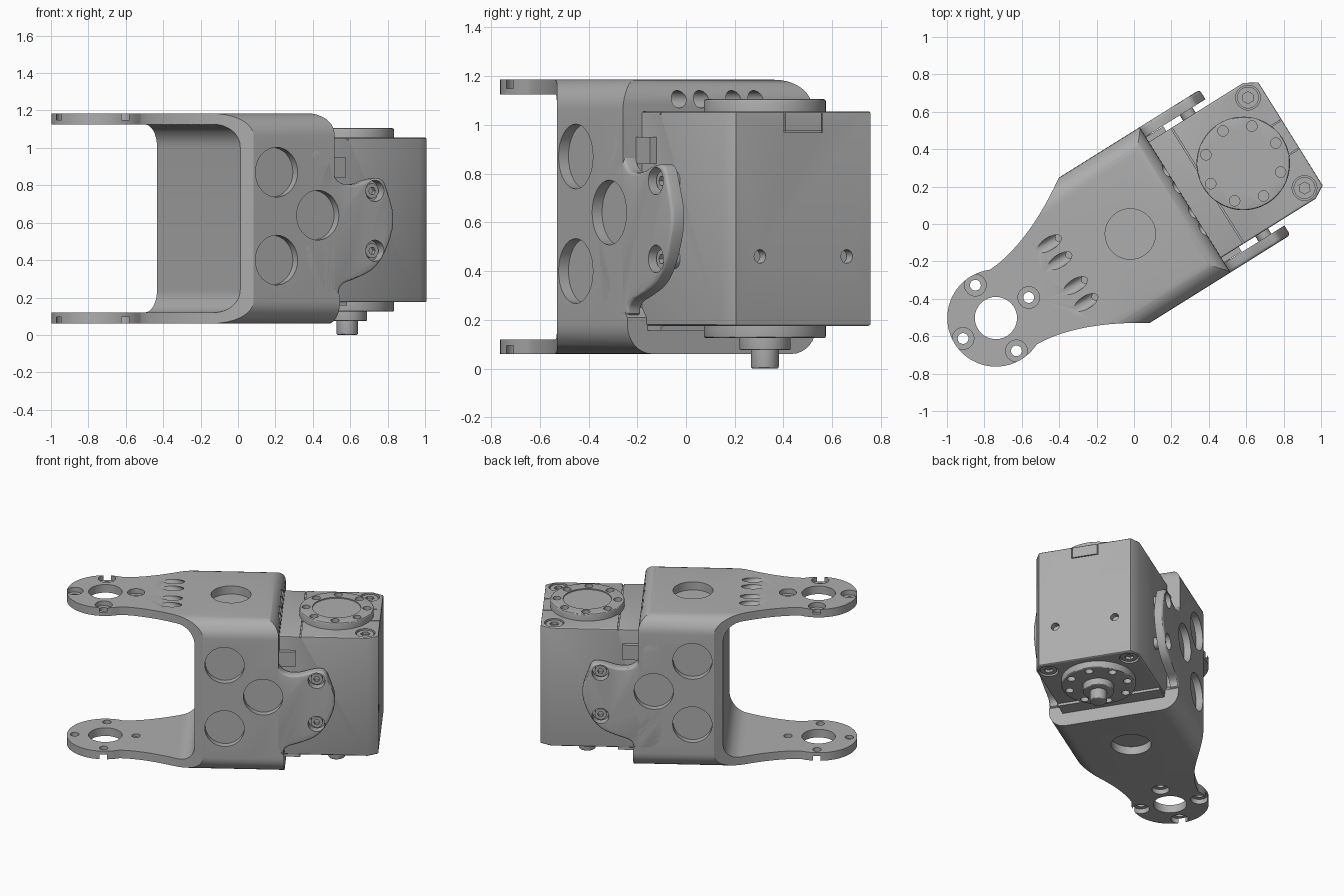
import bpy, bmesh
from math import sin, cos, pi, radians
from mathutils import Matrix, Vector

if "Cube" in bpy.data.objects:
    bpy.data.objects.remove(bpy.data.objects["Cube"], do_unlink=True)

grey = bpy.data.materials.new("machined grey")
grey.use_nodes = True
grey.diffuse_color = (0.42, 0.42, 0.42, 1)
grey.node_tree.nodes["Principled BSDF"].inputs["Base Color"].default_value = grey.diffuse_color

# Working frame: x runs along the arm, y across it; everything is turned at the end
TURN, SHIFT = radians(32), Vector((0, -0.035, 0))
FORK, HORN = -0.8925, 0.667
parts = []


def arc(cx, cy, r, a0=0, a1=360, n=32):
    """Points on an arc; a full circle leaves out the repeated end point."""
    steps = n if a1 - a0 == 360 else n + 1
    return [(cx + r * cos(radians(a0 + (a1 - a0) * i / n)),
             cy + r * sin(radians(a0 + (a1 - a0) * i / n))) for i in range(steps)]


def rect(x0, x1, y0, y1):
    return [(x0, y0), (x1, y0), (x1, y1), (x0, y1)]


def soften(pts, rounds=2):
    """Corner cutting on a closed outline."""
    for _ in range(rounds):
        out = []
        for p, q in zip(pts, pts[1:] + pts[:1]):
            for t in (0.25, 0.75):
                out.append((p[0] + (q[0] - p[0]) * t, p[1] + (q[1] - p[1]) * t))
        pts = out
    return pts


def prism(name, pts, axis, lo, hi, bevel_lo=0, bevel_hi=0, keep=True):
    """Extrude an outline along an axis, with optional rounded rims."""
    place = {"x": lambda a, b, t: (t, a, b),
             "y": lambda a, b, t: (a, t, b),
             "z": lambda a, b, t: (a, b, t)}[axis]
    bm = bmesh.new()
    ends = [[bm.verts.new(place(a, b, t)) for a, b in pts] for t in (lo, hi)]
    caps = [bm.faces.new(ring) for ring in ends]
    n = len(pts)
    for i in range(n):
        j = (i + 1) % n
        bm.faces.new((ends[0][i], ends[0][j], ends[1][j], ends[1][i]))
    bmesh.ops.recalc_face_normals(bm, faces=bm.faces)
    for cap, size in zip(caps, (bevel_lo, bevel_hi)):
        if size:
            bmesh.ops.bevel(bm, geom=list(cap.edges), offset=size, segments=3,
                            profile=0.5, affect="EDGES")
    mesh = bpy.data.meshes.new(name)
    bm.to_mesh(mesh)
    bm.free()
    obj = bpy.data.objects.new(name, mesh)
    bpy.context.collection.objects.link(obj)
    if keep:
        mesh.materials.append(grey)
        parts.append(obj)
    return obj


def tool(pts, axis, lo, hi):
    obj = prism("cutter", pts, axis, lo, hi, keep=False)
    obj.hide_render = True
    return obj


def carve(obj, cutters, mode="DIFFERENCE", discard=True):
    """Apply booleans one after another."""
    for c in cutters:
        mod = obj.modifiers.new("carve", "BOOLEAN")
        mod.operation, mod.solver, mod.object = mode, "EXACT", c
        graph = bpy.context.evaluated_depsgraph_get()
        mesh = bpy.data.meshes.new_from_object(obj.evaluated_get(graph))
        obj.modifiers.clear()
        obj.data = mesh
    if discard:
        for c in cutters:
            bpy.data.objects.remove(c, do_unlink=True)


# Bracket: side profile cut down by a plan outline and a rounded section
side = ([(-1.3, 0.06), (0.335, 0.06), (0.335, 0.21), (0.30, 0.25)]
        + arc(0.20, 1.085, 0.10, 0, 90, 8)
        + [(-1.3, 1.185), (-1.3, 1.125)]
        + arc(-0.39, 1.005, 0.12, 0, 90, 10)[::-1]
        + arc(-0.39, 0.24, 0.12, -90, 0, 10)[::-1] + [(-1.3, 0.12)])
bracket = prism("bracket_body", side, "y", -0.6, 0.6)
neck = [(-0.78 + 0.57 * i / 12, 0.236 + 0.222 * (i / 12) ** 1.7) for i in range(13)]
plan = ([(0.5, 0.458)] + neck[::-1] + arc(FORK, 0, 0.26, 66, 294, 40)
        + [(x, -y) for x, y in neck] + [(0.5, -0.458)])
section = []
for cy, cz, a in ((0.338, 1.065, 0), (-0.338, 1.065, 90), (-0.338, 0.18, 180), (0.338, 0.18, 270)):
    section += arc(cy, cz, 0.12, a, a + 90, 8)
carve(bracket, [tool(plan, "z", -0.1, 1.3), tool(section, "x", -1.4, 0.6)], "INTERSECT")

# Fork holes with outer counterbores, and shallow round pockets above and below
cuts = [tool(arc(FORK, 0, 0.113), "z", -0.1, 1.3)]
for a in range(4):
    x, y = FORK + 0.207 * cos(a * pi / 2), 0.207 * sin(a * pi / 2)
    cuts += [tool(arc(x, y, 0.029, n=20), "z", -0.1, 1.3),
             tool(arc(x, y, 0.058, n=24), "z", 1.15, 1.3),
             tool(arc(x, y, 0.058, n=24), "z", -0.1, 0.095)]
cuts += [tool(arc(-0.045, 0, 0.135), "z", 1.125, 1.3), tool(arc(-0.045, 0, 0.135), "z", -0.1, 0.12)]

# Cable holes: slanted at the neck, level in the rounded front lip
for y in (0.185, 0.078, -0.078, -0.185):
    slanted = tool(arc(0, 0, 0.034, n=20), "x", -0.2, 0.10)
    slanted.data.transform(Matrix.Translation((-0.44, y, 1.185)) @ Matrix.Rotation(radians(28), 4, "Y"))
    cuts += [slanted, tool(arc(y, 1.105, 0.036, n=20), "x", 0.16, 0.5)]
carve(bracket, cuts)

# Side ears, their screws, and the round pockets shared with the body
ear_outline = soften([(0.10, 0.22), (0.33, 0.20), (0.34, 0.27), (0.44, 0.30), (0.56, 0.35),
                      (0.64, 0.46), (0.69, 0.62), (0.64, 0.77), (0.61, 0.84), (0.53, 0.835),
                      (0.43, 0.80), (0.33, 0.81), (0.285, 0.89), (0.28, 1.0), (0.10, 1.0)])
for s, label in ((-1, "right"), (1, "left")):
    lo, hi = sorted((s * 0.398, s * 0.458))
    ear = prism(label + "_ear", ear_outline, "y", lo, hi,
                bevel_lo=0.016 if s < 0 else 0, bevel_hi=0.016 if s > 0 else 0)
    lo, hi = sorted((s * 0.41, s * 0.6))
    pockets = [tool(arc(x, z, 0.133), "y", lo, hi) for x, z in ((-0.065, 0.87), (-0.065, 0.40), (0.195, 0.64))]
    carve(bracket, pockets, discard=False)
    carve(ear, pockets)
    for z in (0.77, 0.45):
        lo, hi = sorted((s * 0.3, s * 0.6))
        carve(ear, [tool(arc(0.555, z, 0.057, n=24), "y", lo, hi)])
        lo, hi = sorted((s * 0.35, s * 0.43))
        screw = prism(label + "_ear_screw", arc(0.555, z, 0.040, n=24), "y", lo, hi)
        lo, hi = sorted((s * 0.405, s * 0.5))
        carve(screw, [tool(arc(0.555, z, 0.021, n=6), "y", lo, hi)])
    # Cable socket beside the motor
    lo, hi = sorted((s * 0.34, s * 0.395))
    prism(label + "_cable_socket", rect(0.29, 0.41, 0.84, 0.95), "y", lo, hi)

# Motor case with clipped outer corners
case_plan = [(0.28, -0.365), (0.895, -0.365), (0.965, -0.325),
             (0.965, 0.325), (0.895, 0.365), (0.28, 0.365)]
case = prism("motor_case", case_plan, "z", 0.175, 1.055, 0.010, 0.010)
cuts = [tool(arc(y, 0.46, 0.028, n=20), "x", 0.92, 1.1) for y in (-0.21, 0.21)]
cuts += [tool(rect(0.438, 0.446, -0.5, 0.5), "z", 1.043, 1.2),
         tool(rect(-0.093, 0.093, 0.968, 0.974), "x", 0.955, 1.1)]
for y in (-0.093, 0.087):
    cuts += [tool(rect(y, y + 0.006, 0.968, 1.2), "x", 0.955, 1.1),
             tool(rect(0.85, 1.1, y, y + 0.006), "z", 1.045, 1.2)]
for y in (-0.285, 0.285):
    cuts += [tool(arc(0.875, y, 0.066, n=28), "z", 1.025, 1.2),
             tool(arc(0.875, y, 0.066, n=28), "z", 0.0, 0.205)]
carve(case, cuts)
prism("motor_rear_foot", rect(0.28, 0.44, -0.36, 0.36), "z", 0.157, 0.19)

# Case corner screws
for y in (-0.285, 0.285):
    for where, lo, hi, c0, c1 in (("top", 1.0, 1.047, 1.028, 1.2), ("bottom", 0.183, 0.23, 0.0, 0.202)):
        screw = prism(where + "_case_screw", arc(0.875, y, 0.058, n=28), "z", lo, hi)
        carve(screw, [tool(arc(0.875, y, 0.032, n=6), "z", c0, c1)])

# Output discs with a ring of bolt holes
top_disc = prism("top_output_disc", arc(HORN, 0, 0.25, n=64), "z", 1.045, 1.105, 0, 0.008)
bottom_disc = prism("bottom_output_disc", arc(HORN, 0, 0.25, n=64), "z", 0.125, 0.185, 0.008, 0)
carve(top_disc, [tool(arc(HORN, 0, 0.163, n=48), "z", 1.097, 1.2)])
for i in range(8):
    x, y = HORN + 0.205 * cos(i * pi / 4), 0.205 * sin(i * pi / 4)
    carve(top_disc, [tool(arc(x, y, 0.028, n=20), "z", 1.065, 1.2)])
    carve(bottom_disc, [tool(arc(x, y, 0.028, n=20), "z", 0.0, 0.165)])
prism("bottom_boss", arc(HORN, 0, 0.105, n=48), "z", 0.075, 0.14, 0.006, 0)
prism("bottom_shaft", arc(HORN, 0, 0.057, n=32), "z", 0.0, 0.09, 0.008, 0)

# Turn everything into its resting direction and shade
bpy.ops.object.select_all(action="DESELECT")
for obj in parts:
    obj.data.transform(Matrix.Rotation(TURN, 4, "Z") @ Matrix.Translation(SHIFT))
    obj.select_set(True)
bpy.context.view_layer.objects.active = parts[0]
bpy.ops.object.shade_smooth_by_angle(angle=radians(30))
